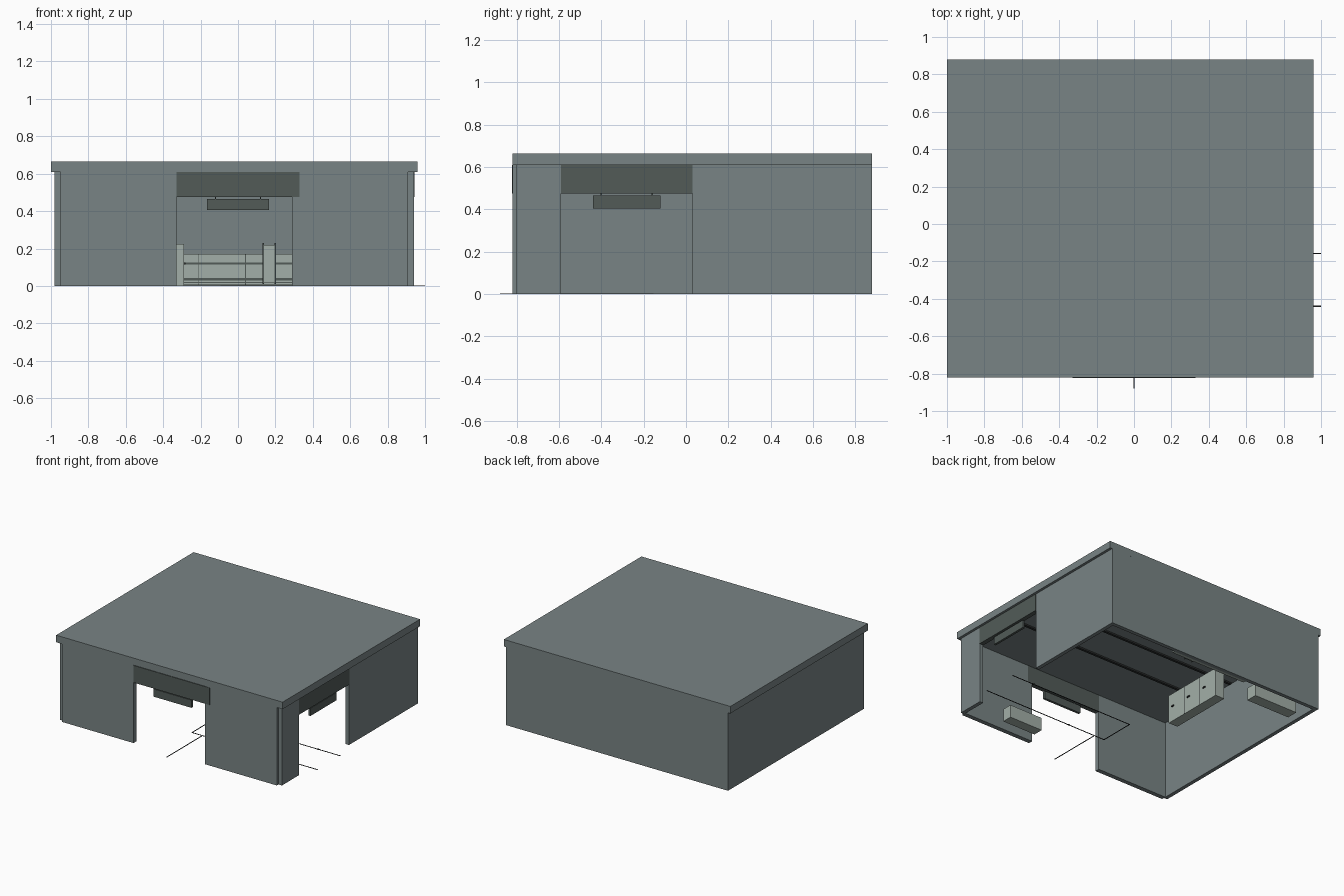
import bpy, bmesh

def mat(name, r, g, b):
    m = bpy.data.materials.new(name)
    m.diffuse_color = (r, g, b, 1)
    return m

WALL = mat("grey_wall", 0.190, 0.230, 0.232)
DARK = mat("dark_grey_trim", 0.084, 0.105, 0.097)
FURN = mat("pale_green_grey", 0.365, 0.430, 0.392)
LINE = mat("charcoal_line", 0.025, 0.028, 0.028)

def make(name, verts, faces, m):
    me = bpy.data.meshes.new(name)
    me.from_pydata(verts, [], faces)
    me.materials.append(m)
    ob = bpy.data.objects.new(name, me)
    bpy.context.collection.objects.link(ob)
    return ob

def box(name, x, y, z, m):
    """Box from (min, max) ranges on each axis."""
    v = [(a, b, c) for c in z for b in y for a in x]
    f = [(0, 2, 3, 1), (4, 5, 7, 6), (0, 1, 5, 4), (2, 6, 7, 3), (0, 4, 6, 2), (1, 3, 7, 5)]
    return make(name, v, f, m)

H = 0.61       # wall height
DOOR = 0.475   # opening height

# Roof slab, overhanging at the sides
box("roof", (-1.0, 0.96), (-0.82, 0.88), (H, 0.665), WALL)

# Walls, with an opening in the front and the right
box("front_wall_left", (-0.95, -0.33), (-0.82, -0.785), (0, H), WALL)
box("front_wall_right", (0.29, 0.91), (-0.82, -0.785), (0, H), WALL)
box("left_wall", (-0.98, -0.95), (-0.80, 0.88), (0, H), WALL)
box("right_wall_front", (0.91, 0.94), (-0.80, -0.59), (0, H), WALL)
box("right_wall_back", (0.91, 0.94), (0.03, 0.88), (0, H), WALL)
box("back_wall", (-0.95, 0.91), (0.85, 0.88), (0, H), WALL)

# Lintels over the openings
box("front_lintel", (-0.33, 0.33), (-0.823, -0.783), (DOOR, 0.609), DARK)
box("right_lintel", (0.908, 0.943), (-0.59, 0.03), (DOOR, 0.609), DARK)

# Signs hanging below the lintels
box("front_sign", (-0.165, 0.165), (-0.812, -0.793), (0.405, 0.465), DARK)
box("right_sign", (0.917, 0.935), (-0.44, -0.12), (0.405, 0.465), DARK)
for i, s in enumerate((-0.12, 0.12)):
    box(f"front_sign_rod_{i}", (s - 0.003, s + 0.003), (-0.805, -0.799), (0.465, DOOR), DARK)
    c = -0.28 + s
    box(f"right_sign_rod_{i}", (0.923, 0.929), (c - 0.003, c + 0.003), (0.465, DOOR), DARK)

# Ceiling rails
for i in range(4):
    y = -0.35 + 0.3 * i
    box(f"ceiling_rail_{i}", (-0.94, 0.90), (y - 0.01, y + 0.01), (H - 0.012, H), LINE)

# Row of lockers facing right, with door seams and handles
box("lockers", (-0.37, -0.29), (0.04, 0.56), (0, 0.225), FURN)
for i in range(3):
    y = 0.04 + 0.52 / 3 * i
    if i:
        box(f"locker_seam_{i}", (-0.291, -0.288), (y - 0.002, y + 0.002), (0, 0.225), LINE)
    box(f"locker_handle_{i}", (-0.29, -0.282), (y + 0.035, y + 0.06), (0.115, 0.125), LINE)

# Low cupboard on the back wall with dark seams
box("back_cupboard", (-0.33, 0.33), (0.82, 0.85), (0.005, 0.17), FURN)
for i, (z, h) in enumerate(((0.12, 0.005), (0.035, 0.006), (0.018, 0.002))):
    box(f"cupboard_seam_{i}", (-0.33, 0.33), (0.817, 0.821), (z - h, z + h), DARK)
for i, x in enumerate((-0.21, 0.04)):
    box(f"cupboard_joint_{i}", (x - 0.002, x + 0.002), (0.817, 0.821), (0.005, 0.17), DARK)

# Tall panel with dark edges in front of the cupboard
box("tall_panel", (0.138, 0.195), (0.80, 0.82), (0.015, 0.22), FURN)
for i, x in enumerate((0.134, 0.199)):
    box(f"tall_panel_edge_{i}", (x - 0.004, x + 0.004), (0.797, 0.82), (0.01, 0.23), DARK)

# Benches
box("back_bench", (-0.89, -0.51), (0.65, 0.74), (0, 0.10), FURN)
box("front_bench", (0.34, 0.63), (-0.70, -0.62), (0, 0.10), FURN)

# Floor route lines with arrowheads
T = 0.003
box("route_entry", (-T, T), (-0.88, -0.44), (0, 0.003), LINE)
box("route_lower", (-0.09, 1.0), (-0.44 - T, -0.44 + T), (0, 0.003), LINE)
box("route_upper", (-0.09, 1.0), (-0.157 - T, -0.157 + T), (0, 0.003), LINE)
box("route_link", (-0.09 - T, -0.09 + T), (-0.44, -0.157), (0, 0.003), LINE)
for name, x, y, d in (("lower", 0.23, -0.44, -1), ("upper", 0.82, -0.157, 1)):
    make(f"route_arrow_{name}",
         [(x + 0.02 * d, y, 0.002), (x - 0.02 * d, y + 0.012 * d, 0.002), (x - 0.02 * d, y - 0.012 * d, 0.002)],
         [(0, 1, 2)], LINE)
